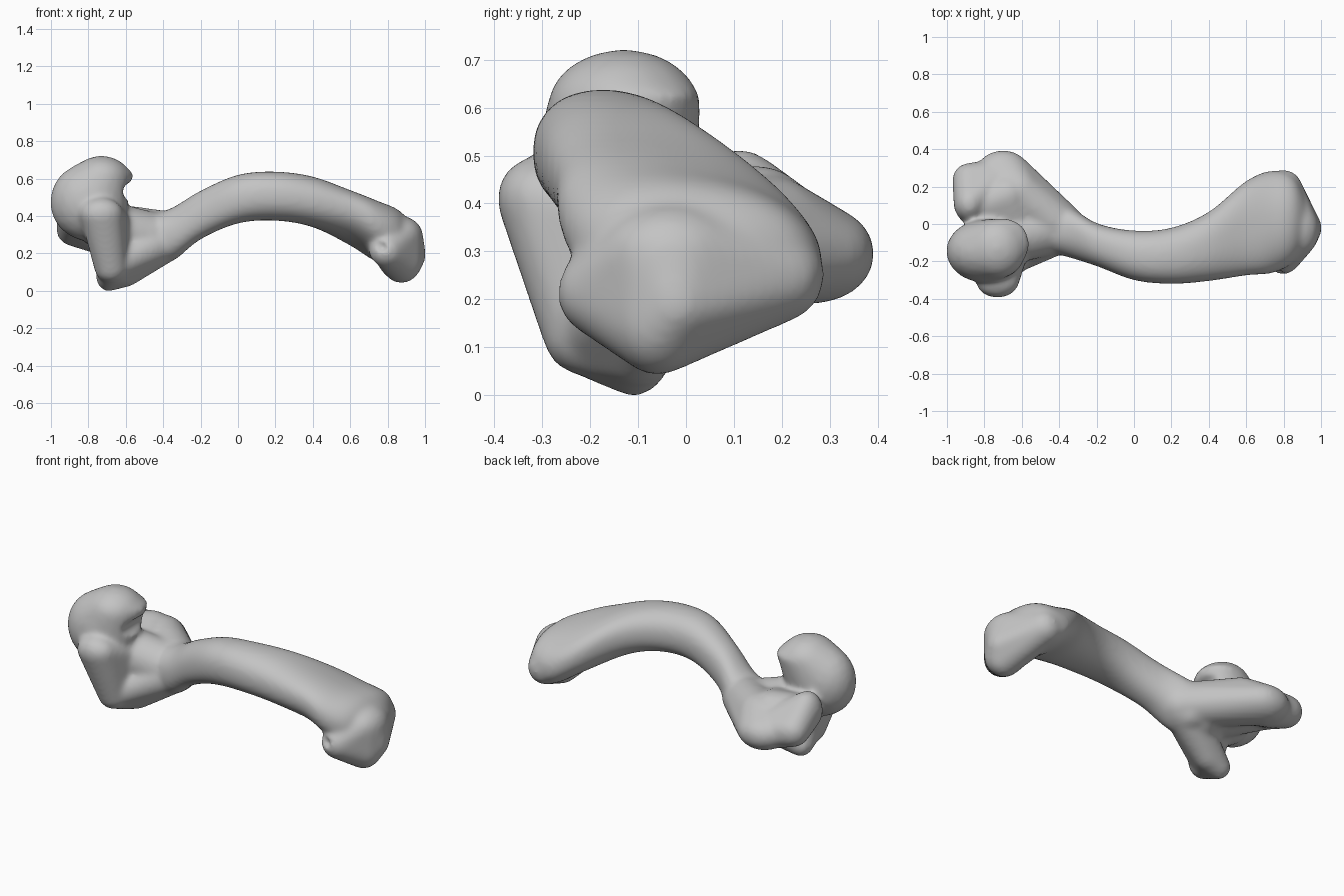
import bpy, bmesh, math
from mathutils import Matrix

if "Cube" in bpy.data.objects:
    bpy.data.objects.remove(bpy.data.objects["Cube"])

bone_grey = bpy.data.materials.new("bone grey")
bone_grey.diffuse_color = (0.55, 0.55, 0.55, 1)
bone_grey.use_nodes = True
bone_grey.node_tree.nodes["Principled BSDF"].inputs["Base Color"].default_value = bone_grey.diffuse_color


def make(name, bm):
    me = bpy.data.meshes.new(name)
    bmesh.ops.recalc_face_normals(bm, faces=bm.faces[:])
    bm.to_mesh(me)
    bm.free()
    me.materials.append(bone_grey)
    ob = bpy.data.objects.new(name, me)
    bpy.context.collection.objects.link(ob)
    return ob


def hull(name, *blobs):
    """Smooth lump: convex skin around ellipsoids given as (centre, radii)."""
    bm = bmesh.new()
    for c, r in blobs:
        r = (r, r, r) if isinstance(r, float) else r
        m = Matrix.Translation(c) @ Matrix.Diagonal((*r, 1))
        bmesh.ops.create_icosphere(bm, subdivisions=3, radius=1, matrix=m)
    res = bmesh.ops.convex_hull(bm, input=bm.verts[:])
    junk = [v for v in res["geom_interior"] if isinstance(v, bmesh.types.BMVert)]
    bmesh.ops.delete(bm, geom=junk, context='VERTS')
    # keep only the skin
    skin = {f for f in res["geom"] if isinstance(f, bmesh.types.BMFace) and f.is_valid}
    bmesh.ops.delete(bm, geom=[f for f in bm.faces if f not in skin], context='FACES')
    return make(name, bm)


def spline(keys, steps=5):
    """Smoothly fill in rows between the key rows."""
    pts = [keys[0], *keys, keys[-1]]
    rows = []
    for a, b, c, d in zip(pts, pts[1:], pts[2:], pts[3:]):
        for s in range(steps):
            t = s / steps
            rows.append([q + t * ((r - p) / 2 + t * (p - 2.5 * q + 2 * r - e / 2
                         + t * (1.5 * (q - r) + (e - p) / 2)))
                         for p, q, r, e in zip(a, b, c, d)])
    return rows + [keys[-1]]


def loft(name, sections, n=40):
    """Rounded sections (x, y0, y1, z0, z1) skinned along x."""
    bm = bmesh.new()
    rings = []
    for x, y0, y1, z0, z1 in spline(sections):
        k = 0.35 * math.exp(-((x - 0.66) / 0.2) ** 2)  # slant near the elbow
        ring = []
        for i in range(n):
            a = 2 * math.pi * i / n
            u = math.copysign(abs(math.cos(a)) ** 0.88, math.cos(a))
            v = math.copysign(abs(math.sin(a)) ** 0.88, math.sin(a))
            w = v * math.sqrt(1 - k * k) - k * u
            ring.append(bm.verts.new((x, (y0 + y1) / 2 + u * (y1 - y0) / 2,
                                      (z0 + z1) / 2 + w * (z1 - z0) / 2)))
        rings.append(ring)
    for a, b in zip(rings, rings[1:]):
        for i in range(n):
            j = (i + 1) % n
            bm.faces.new((a[i], a[j], b[j], b[i]))
    bm.faces.new(rings[0])
    bm.faces.new(rings[-1])
    return make(name, bm)


# arched shaft widening into the elbow end
shaft = loft("shaft", [
    (-0.50, -0.14, 0.10, 0.16, 0.40), (-0.36, -0.175, 0.10, 0.155, 0.44),
    (-0.20, -0.225, 0.005, 0.275, 0.535), (0.0, -0.30, -0.035, 0.36, 0.62),
    (0.20, -0.32, -0.02, 0.375, 0.637), (0.40, -0.305, 0.065, 0.34, 0.61),
    (0.60, -0.275, 0.23, 0.245, 0.535), (0.74, -0.262, 0.285, 0.16, 0.48),
    (0.86, -0.20, 0.25, 0.145, 0.43), (0.94, -0.08, 0.10, 0.16, 0.34)])

# rounded roller at the elbow end
roller = hull("elbow_roller", ((0.875, -0.06, 0.16), (0.11, 0.10, 0.12)),
              ((0.795, -0.175, 0.215), 0.095), ((0.80, 0.19, 0.25), 0.1),
              ((0.87, -0.03, 0.29), (0.12, 0.15, 0.11)),
              ((0.925, -0.02, 0.19), 0.08))

# domed joint head with overhanging lip
head = hull("joint_head", ((-0.795, -0.145, 0.475), (0.21, 0.17, 0.21)),
            ((-0.73, -0.13, 0.60), (0.155, 0.16, 0.122)),
            ((-0.69, -0.105, 0.622), (0.13, 0.135, 0.035)))
neck = hull("neck", ((-0.74, -0.1, 0.36), 0.13), ((-0.48, -0.03, 0.28), 0.145))

# rear prong with its end lobe
prong = hull("rear_prong", ((-0.37, -0.03, 0.30), 0.125),
             ((-0.62, 0.17, 0.33), 0.13), ((-0.70, 0.265, 0.295), (0.15, 0.13, 0.105)))
lobe = hull("rear_lobe", ((-0.88, 0.235, 0.33), 0.092),
            ((-0.88, 0.11, 0.40), (0.085, 0.10, 0.115)), ((-0.72, 0.24, 0.30), 0.11))
web = hull("lobe_web", ((-0.86, 0.08, 0.38), 0.09), ((-0.68, 0.15, 0.36), 0.12),
           ((-0.62, 0.0, 0.31), 0.12))

# crest running from the head to the lower prong
crest = hull("front_crest", ((-0.73, -0.305, 0.41), (0.115, 0.09, 0.09)),
             ((-0.68, -0.21, 0.13), 0.09), ((-0.66, -0.19, 0.37), 0.08),
             ((-0.66, -0.10, 0.28), 0.09))
lower = hull("lower_prong", ((-0.68, -0.175, 0.12), (0.075, 0.11, 0.09)),
             ((-0.69, -0.11, 0.065), 0.068), ((-0.60, -0.10, 0.10), 0.08),
             ((-0.38, -0.035, 0.275), 0.115))

# hollows at the elbow end and under the head's lip
groove = hull("front_groove", ((0.65, -0.262, 0.315), 0.015), ((0.77, -0.262, 0.235), 0.028))
hollow = hull("under_hollow", ((0.70, -0.16, 0.13), 0.05), ((0.73, 0.0, 0.10), 0.05))
notch = hull("lip_notch", ((-0.565, -0.24, 0.53), 0.052), ((-0.565, 0.10, 0.53), 0.052))
cutters = [groove, hollow, notch]
for c in cutters:
    c.hide_render = True
    c.hide_viewport = True
    c.display_type = 'WIRE'

# fuse all lumps into one smooth bone
bpy.ops.object.select_all(action='DESELECT')
for ob in (shaft, roller, head, neck, prong, lobe, web, crest, lower):
    ob.select_set(True)
bpy.context.view_layer.objects.active = shaft
bpy.ops.object.join()
shaft.name = "arm_bone"


def remesh():
    m = shaft.modifiers.new("fuse", 'REMESH')
    m.mode = 'VOXEL'
    m.voxel_size = 0.012
    m.use_smooth_shade = True


remesh()
for c in cutters:
    b = shaft.modifiers.new(c.name, 'BOOLEAN')
    b.operation = 'DIFFERENCE'
    b.object = c
remesh()
s = shaft.modifiers.new("soften", 'SMOOTH')
s.factor = 0.5
s.iterations = 12
